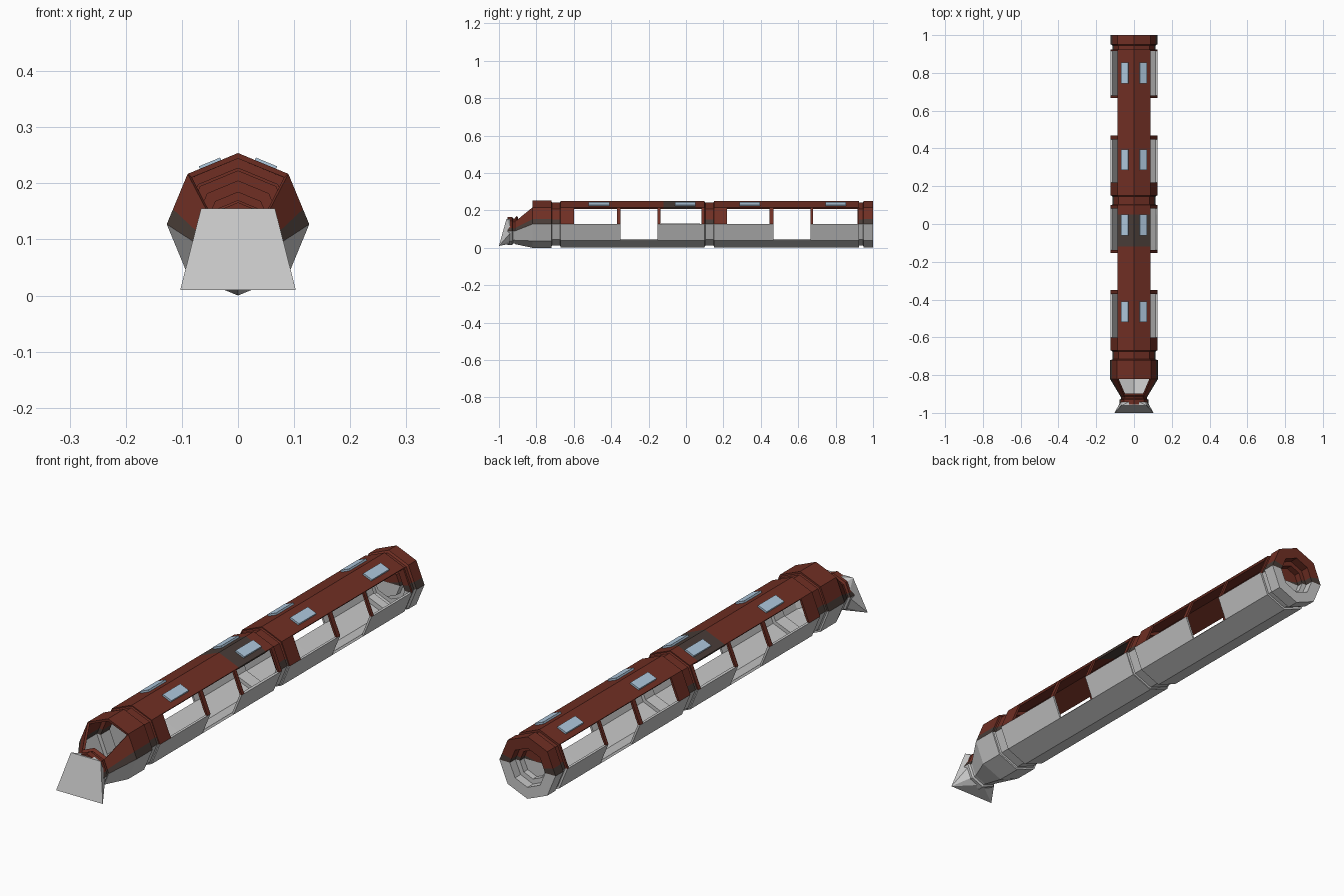
import bpy, bmesh, math
from mathutils import Vector

if "Cube" in bpy.data.objects:
    bpy.data.objects.remove(bpy.data.objects["Cube"])

CZ = 0.127  # height of the tube axis


def material(name, rgb):
    m = bpy.data.materials.new(name)
    m.diffuse_color = (*rgb, 1)
    m.use_nodes = True
    m.node_tree.nodes["Principled BSDF"].inputs["Base Color"].default_value = m.diffuse_color
    return m


RED = material("dark red", (0.16, 0.028, 0.017))
GREY = material("light grey", (0.58, 0.58, 0.58))
SOOT = material("dark brown grey", (0.065, 0.045, 0.038))
BLUE = material("pale blue", (0.42, 0.57, 0.72))

# Octagon with a point at the top; each upper side is split for the sooty band
h = math.sqrt(0.5)
LEFT = [(0, 1), (-h, h), (-1 + 0.3 * (1 - h), 0.3 * h), (-1, 0), (-h, -h)]
SECTION = LEFT + [(0, -1)] + [(-x, z) for x, z in reversed(LEFT[1:])]
# Facet numbers, per side: 0 roof, 1 upper side, 2 sooty band, 3 lower side, 4 belly


def make_object(name, bm, mats):
    me = bpy.data.meshes.new(name)
    bm.to_mesh(me)
    bm.free()
    for m in mats:
        me.materials.append(m)
    ob = bpy.data.objects.new(name, me)
    bpy.context.collection.objects.link(ob)
    return ob


def loft(name, stations, hole=None, sooty=None, thick=0.0):
    """Skin octagon rings (y, radius, centre z), leaving out faces by rule."""
    bm = bmesh.new()
    rings = [[bm.verts.new((x * r, y, cz + z * r)) for x, z in SECTION]
             for y, r, cz in stations]
    n = len(SECTION)
    for a, b, s0, s1 in zip(rings, rings[1:], stations, stations[1:]):
        y = (s0[0] + s1[0]) / 2
        for i in range(n):
            k = min(i, n - 1 - i)
            if hole and hole(k, y):
                continue
            j = (i + 1) % n
            f = bm.faces.new((a[i], b[i], b[j], a[j]))
            f.material_index = 1 if k > 2 else (2 if sooty and sooty(k, y) else 0)
    loose = [v for v in bm.verts if not v.link_faces]
    bmesh.ops.delete(bm, geom=loose, context='VERTS')
    ob = make_object(name, bm, (RED, GREY, SOOT))
    if thick:
        mod = ob.modifiers.new("wall", 'SOLIDIFY')
        mod.thickness = thick
        mod.offset = -1
    return ob


def low_band(k, y):
    return k == 2


def straight(ys, r):
    return [(y, r, CZ) for y in ys]


# Two coach sections: windows remove the upper side, doors the lower side too
def coach(name, y0, y1, windows, door):
    cuts = sorted({y0, y1, *windows[0], *windows[1], *door, *([-0.12, 0.05] if y0 < 0 else [])})

    def hole(k, y):
        if door[0] < y < door[1]:
            return k in (1, 2, 3)
        return k in (1, 2) and any(a < y < b for a, b in windows)

    def soot(k, y):
        return k == 0 and -0.12 < y < 0.05

    loft(name, straight(cuts, 0.124), hole, soot, 0.009)


coach("front_coach", -0.67, 0.10, ((-0.60, -0.37), (-0.137, 0.083)), (-0.35, -0.153))
coach("rear_coach", 0.15, 0.925, ((0.22, 0.447), (0.68, 0.917)), (0.468, 0.666))


# Recessed joints with an inner frame
def joint(name, y0, y1, inner):
    st = [(y0 - 0.004, 0.124, CZ), (y0 + 0.004, 0.115, CZ),
          (y1 - 0.004, 0.115, CZ), (y1 + 0.004, 0.124, CZ),
          (y1 + 0.004, inner, CZ), (y0 - 0.004, inner, CZ), (y0 - 0.004, 0.124, CZ)]
    loft(name, st, None, low_band)


joint("front_joint", -0.72, -0.67, 0.10)
joint("middle_joint", 0.10, 0.15, 0.10)
joint("rear_joint", 0.92, 0.95, 0.095)

# Rear collar with stepped recess and end wall
loft("rear_collar", straight([0.95, 1.0], 0.124) +
     [(1.0, 0.078, CZ), (0.965, 0.078, CZ), (0.965, 0.058, CZ),
      (0.94, 0.058, CZ), (0.94, 0.001, CZ)], None, low_band)

# Tapered nose with an open windscreen in the roof facets
loft("nose", [(-0.915, 0.070, 0.09), (-0.905, 0.076, 0.094),
              (-0.82, 0.127, CZ), (-0.72, 0.127, CZ)],
     lambda k, y: k == 0 and -0.905 < y < -0.82, low_band, 0.01)
loft("nose_rim", [(-0.955, 0.060, 0.09), (-0.955, 0.076, 0.09), (-0.93, 0.076, 0.09),
                  (-0.925, 0.068, 0.09), (-0.91, 0.068, 0.09)], None, low_band)

# Plough: sloping front plate narrowing back to the nose rim
bm = bmesh.new()
for x, y, z in ((0.103, -1.0, 0.01), (0.066, -0.96, 0.155)):
    bm.verts.new((x, y, z))
    bm.verts.new((-x, y, z))
for i in range(8):
    a = i * math.pi / 4
    bm.verts.new((0.066 * math.sin(a), -0.93, 0.09 + 0.066 * math.cos(a)))
bmesh.ops.convex_hull(bm, input=bm.verts[:])
bmesh.ops.recalc_face_normals(bm, faces=bm.faces[:])
make_object("plough", bm, (GREY,))

# Skylight plates lying on the roof slopes
slope = Vector((h, 0, h - 1)).normalized()
normal = Vector((-slope.z, 0, slope.x))
for n, yc in enumerate((-0.465, -0.005, 0.34, 0.80)):
    for side in (-1, 1):
        bm = bmesh.new()
        bmesh.ops.create_cube(bm, size=1)
        for v in bm.verts:
            p = slope * (0.052 + v.co.x * 0.041) + normal * (0.003 + v.co.z * 0.009)
            v.co = (side * p.x, yc + v.co.y * 0.11, CZ + 0.124 + p.z)
        bmesh.ops.recalc_face_normals(bm, faces=bm.faces[:])
        make_object(f"skylight_{n}_{'right' if side > 0 else 'left'}", bm, (BLUE,))
